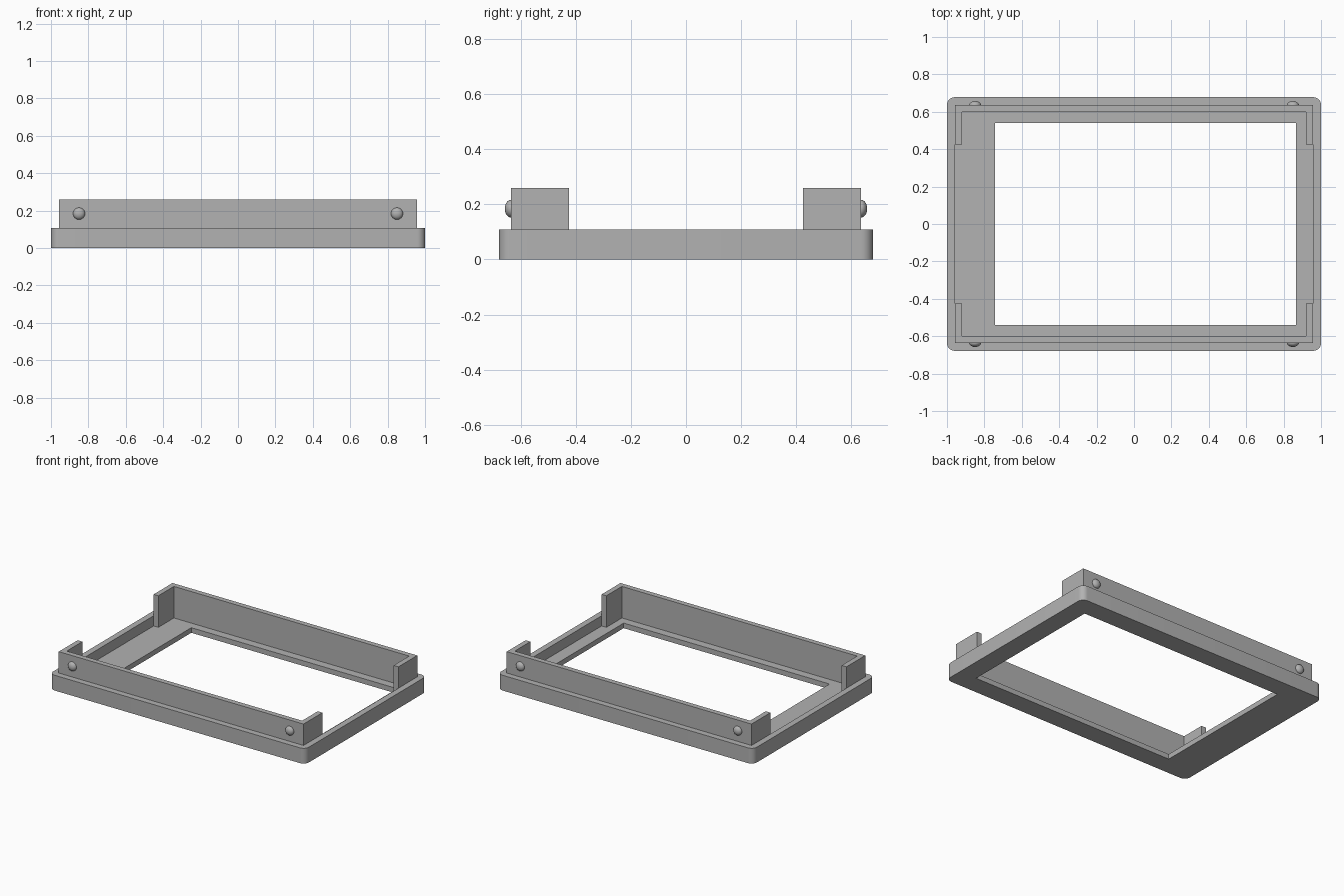
import bpy
import bmesh
import math
from mathutils import Matrix

if "Cube" in bpy.data.objects:
    bpy.data.objects.remove(bpy.data.objects["Cube"])

# Main dimensions
HALF_X, HALF_Y = 1.0, 0.678
RIM_TOP, FLOOR, CLIP_TOP = 0.108, 0.036, 0.259
RIM, WALL, CORNER = 0.043, 0.037, 0.042
IN_X, IN_Y = HALF_X - RIM, HALF_Y - RIM
CLIP_END = 0.424

grey = bpy.data.materials.new("plain grey")
grey.use_nodes = True
colour = (0.445, 0.445, 0.445, 1)
grey.diffuse_color = colour
grey.node_tree.nodes["Principled BSDF"].inputs["Base Color"].default_value = colour


def add_object(name, bm):
    bmesh.ops.recalc_face_normals(bm, faces=bm.faces)
    mesh = bpy.data.meshes.new(name)
    bm.to_mesh(mesh)
    bm.free()
    mesh.materials.append(grey)
    obj = bpy.data.objects.new(name, mesh)
    bpy.context.collection.objects.link(obj)
    return obj


def prism(name, outline, z0, z1):
    """Extrude a flat outline from z0 up to z1."""
    bm = bmesh.new()
    face = bm.faces.new([bm.verts.new((x, y, z0)) for x, y in outline])
    top = bmesh.ops.extrude_face_region(bm, geom=[face])
    verts = [v for v in top["geom"] if isinstance(v, bmesh.types.BMVert)]
    bmesh.ops.translate(bm, verts=verts, vec=(0, 0, z1 - z0))
    return add_object(name, bm)


def rectangle(x0, x1, y0, y1):
    return [(x0, y0), (x1, y0), (x1, y1), (x0, y1)]


def rounded_rectangle(hx, hy, r, steps=8):
    points = []
    for quarter, (sx, sy) in enumerate([(1, 1), (-1, 1), (-1, -1), (1, -1)]):
        for i in range(steps + 1):
            a = (quarter + i / steps) * math.pi / 2
            points.append((sx * (hx - r) + r * math.cos(a),
                           sy * (hy - r) + r * math.sin(a)))
    return points


def activate(obj):
    bpy.ops.object.select_all(action="DESELECT")
    obj.select_set(True)
    bpy.context.view_layer.objects.active = obj


def smooth(obj):
    activate(obj)
    bpy.ops.object.shade_smooth_by_angle(angle=math.radians(35))


def cut(obj, cutter):
    mod = obj.modifiers.new("cut", "BOOLEAN")
    mod.operation = "DIFFERENCE"
    mod.solver = "EXACT"
    mod.object = cutter
    activate(obj)
    bpy.ops.object.modifier_apply(modifier=mod.name)
    bpy.data.objects.remove(cutter)


# Bezel: rounded tray with an off-centre window through its floor
bezel = prism("bezel_frame", rounded_rectangle(HALF_X, HALF_Y, CORNER), 0, RIM_TOP)
cut(bezel, prism("recess_cutter", rectangle(-IN_X, IN_X, -IN_Y, IN_Y), FLOOR, 0.3))
cut(bezel, prism("window_cutter", rectangle(-0.744, 0.866, -0.541, 0.541), -0.1, 0.3))
smooth(bezel)

# Long upright walls with short returns at both ends, and their snap bumps
channel = [(-IN_X, CLIP_END), (-IN_X, IN_Y), (IN_X, IN_Y), (IN_X, CLIP_END),
           (IN_X - WALL, CLIP_END), (IN_X - WALL, IN_Y - WALL),
           (WALL - IN_X, IN_Y - WALL), (WALL - IN_X, CLIP_END)]
for side, sign in (("front", -1), ("back", 1)):
    prism(side + "_wall", [(x, sign * y) for x, y in channel], FLOOR, CLIP_TOP)
    for hand, x in (("right", -0.85), ("left", 0.85)):
        bm = bmesh.new()
        bmesh.ops.create_uvsphere(
            bm, u_segments=24, v_segments=12, radius=0.032,
            matrix=Matrix.Translation((x, sign * IN_Y, 0.184))
            @ Matrix.Diagonal((1, 0.7, 1, 1)))
        smooth(add_object(f"{side}_{hand}_snap_bump", bm))
